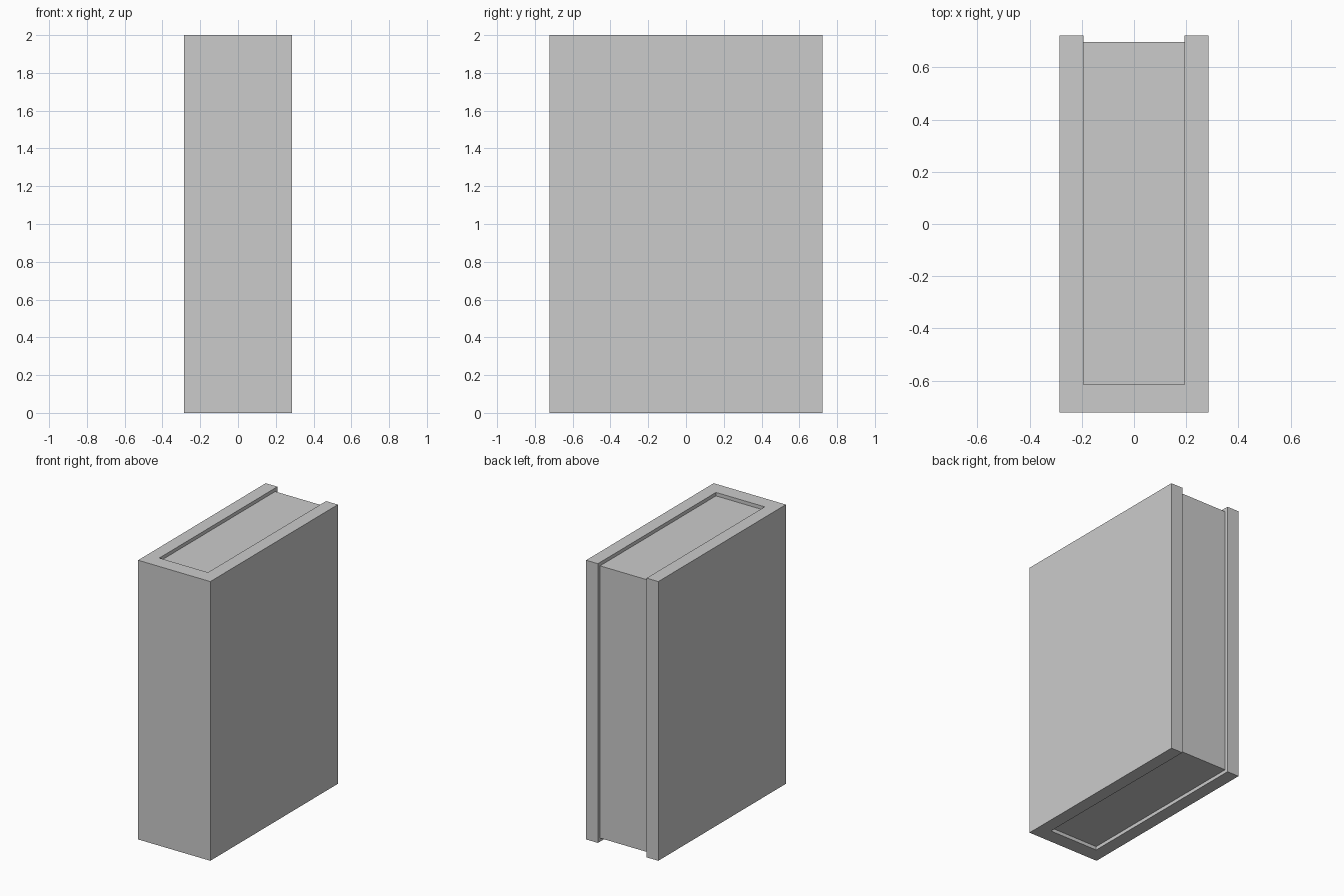
import bpy, bmesh
from mathutils import Vector

if "Cube" in bpy.data.objects:
    bpy.data.objects.remove(bpy.data.objects["Cube"])

HX, HY, H = 0.286, 0.722, 2.0        # outer half width, half depth, height
IX, SPINE = 0.193, -0.615            # inner half width, inner face of spine
INSET = 0.025                        # page block recess at top, bottom and back


def extruded(name, profile, z0, z1):
    """Extrude a flat xy profile from z0 to z1 into a closed solid."""
    bm = bmesh.new()
    face = bm.faces.new([bm.verts.new((x, y, z0)) for x, y in profile])
    geom = bmesh.ops.extrude_face_region(bm, geom=[face])["geom"]
    verts = [g for g in geom if isinstance(g, bmesh.types.BMVert)]
    bmesh.ops.translate(bm, verts=verts, vec=Vector((0, 0, z1 - z0)))
    bmesh.ops.recalc_face_normals(bm, faces=bm.faces)
    mesh = bpy.data.meshes.new(name)
    bm.to_mesh(mesh)
    bm.free()
    obj = bpy.data.objects.new(name, mesh)
    bpy.context.collection.objects.link(obj)
    return obj


# U-shaped cover: spine at the front, boards on both sides
half = [(HX, -HY), (HX, HY), (IX, HY), (IX, SPINE)]
extruded("book_cover", half + [(-x, y) for x, y in reversed(half)], 0, H)

# Page block set slightly back inside the cover
back = HY - INSET
extruded("page_block", [(-IX, SPINE), (IX, SPINE), (IX, back), (-IX, back)],
         INSET, H - INSET)
